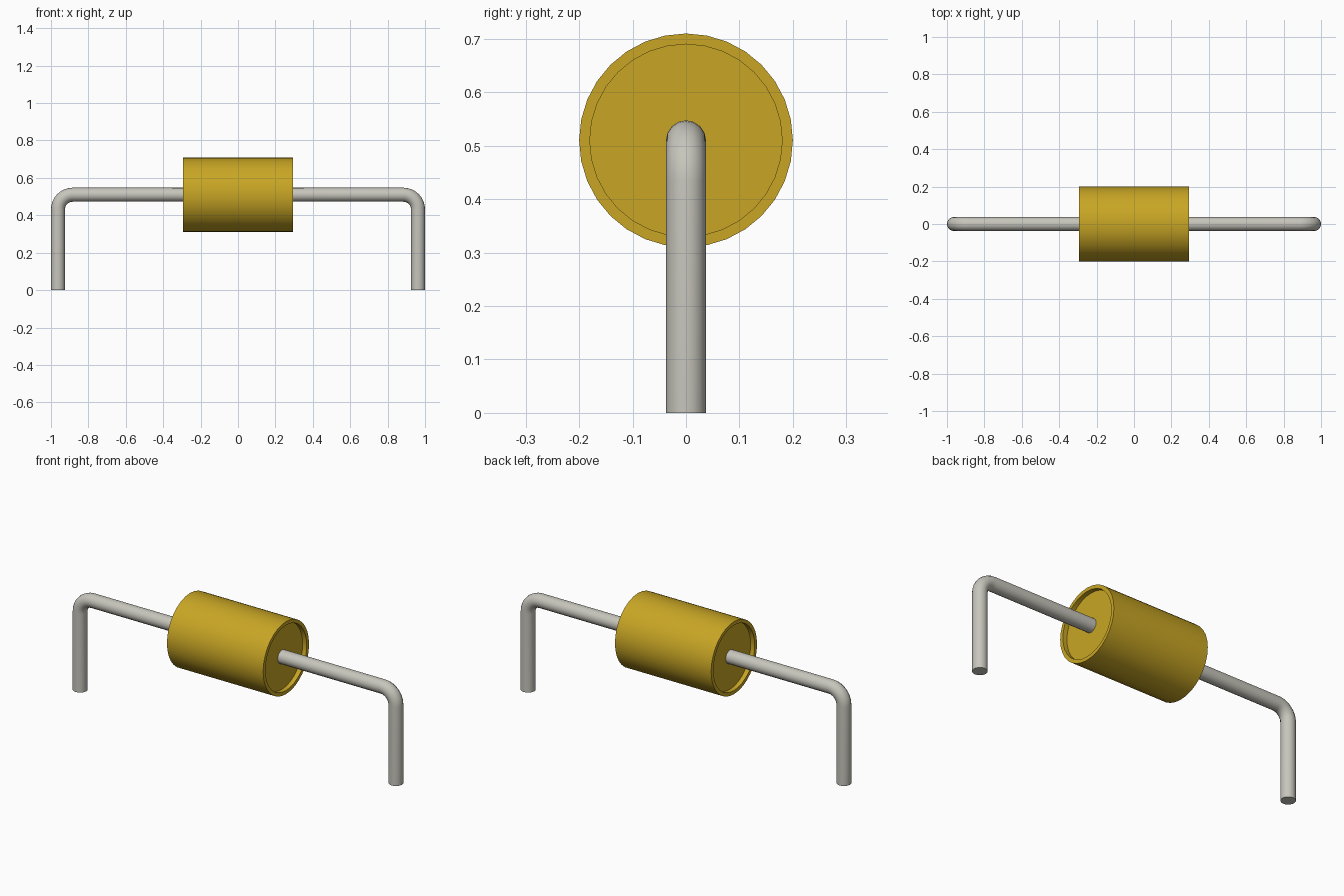
import bpy, bmesh, math
from mathutils import Vector

cube = bpy.data.objects.get("Cube")
if cube:
    bpy.data.objects.remove(cube, do_unlink=True)

AXIS_Z = 0.51
HALF_LENGTH = 0.293
RADIUS = 0.2
RIM = 0.18
RECESS = 0.025
WIRE = 0.0375
LEG_X = 1 - WIRE
BEND = 0.078


def material(name, color):
    m = bpy.data.materials.new(name)
    m.use_nodes = True
    m.diffuse_color = color
    bsdf = m.node_tree.nodes["Principled BSDF"]
    bsdf.inputs["Base Color"].default_value = color
    bsdf.inputs["Roughness"].default_value = 0.5
    return m


def smooth(obj):
    bpy.ops.object.select_all(action='DESELECT')
    obj.select_set(True)
    bpy.context.view_layer.objects.active = obj
    bpy.ops.object.shade_smooth_by_angle(angle=math.radians(35))


gold = material("mustard yellow", (0.58, 0.38, 0.018, 1))
metal = material("tinned metal", (0.57, 0.56, 0.5, 1))

# Body: lathed drum with a shallow recess in each end
half = [(HALF_LENGTH - RECESS, 0), (HALF_LENGTH - RECESS, RIM),
        (HALF_LENGTH, RIM), (HALF_LENGTH, RADIUS)]
profile = [(-x, r) for x, r in half] + half[::-1]
bm = bmesh.new()
verts = [bm.verts.new((x, 0, r)) for x, r in profile]
edges = [bm.edges.new(pair) for pair in zip(verts, verts[1:])]
bmesh.ops.spin(bm, geom=verts + edges, cent=(0, 0, 0), axis=(1, 0, 0),
               angle=math.tau, steps=32)
bmesh.ops.remove_doubles(bm, verts=bm.verts, dist=0.0005)
bmesh.ops.recalc_face_normals(bm, faces=bm.faces)
mesh = bpy.data.meshes.new("body")
bm.to_mesh(mesh)
bm.free()
mesh.materials.append(gold)
body = bpy.data.objects.new("body", mesh)
body.location.z = AXIS_Z
bpy.context.collection.objects.link(body)
smooth(body)


# Leads: round wire running out of each end and bending down to the ground
def lead(name, side):
    path = [Vector((HALF_LENGTH - RECESS - 0.02, 0, AXIS_Z))]
    for i in range(9):
        a = math.pi / 2 * (1 - i / 8)
        path.append(Vector((LEG_X - BEND + BEND * math.cos(a), 0,
                            AXIS_Z - BEND + BEND * math.sin(a))))
    path.append(Vector((LEG_X, 0, 0)))
    curve = bpy.data.curves.new(name, 'CURVE')
    curve.dimensions = '3D'
    curve.bevel_depth = WIRE
    curve.bevel_resolution = 6
    curve.use_fill_caps = True
    spline = curve.splines.new('POLY')
    spline.points.add(len(path) - 1)
    for point, p in zip(spline.points, path):
        point.co = (p.x * side, p.y, p.z, 1)
    curve.materials.append(metal)
    obj = bpy.data.objects.new(name, curve)
    bpy.context.collection.objects.link(obj)
    bpy.ops.object.select_all(action='DESELECT')
    obj.select_set(True)
    bpy.context.view_layer.objects.active = obj
    bpy.ops.object.convert(target='MESH')
    obj = bpy.context.object
    # Weld the end caps to the tube
    bm = bmesh.new()
    bm.from_mesh(obj.data)
    bmesh.ops.remove_doubles(bm, verts=bm.verts, dist=0.0005)
    bmesh.ops.recalc_face_normals(bm, faces=bm.faces)
    bm.to_mesh(obj.data)
    bm.free()
    smooth(obj)


lead("left_lead", 1)
lead("right_lead", -1)
